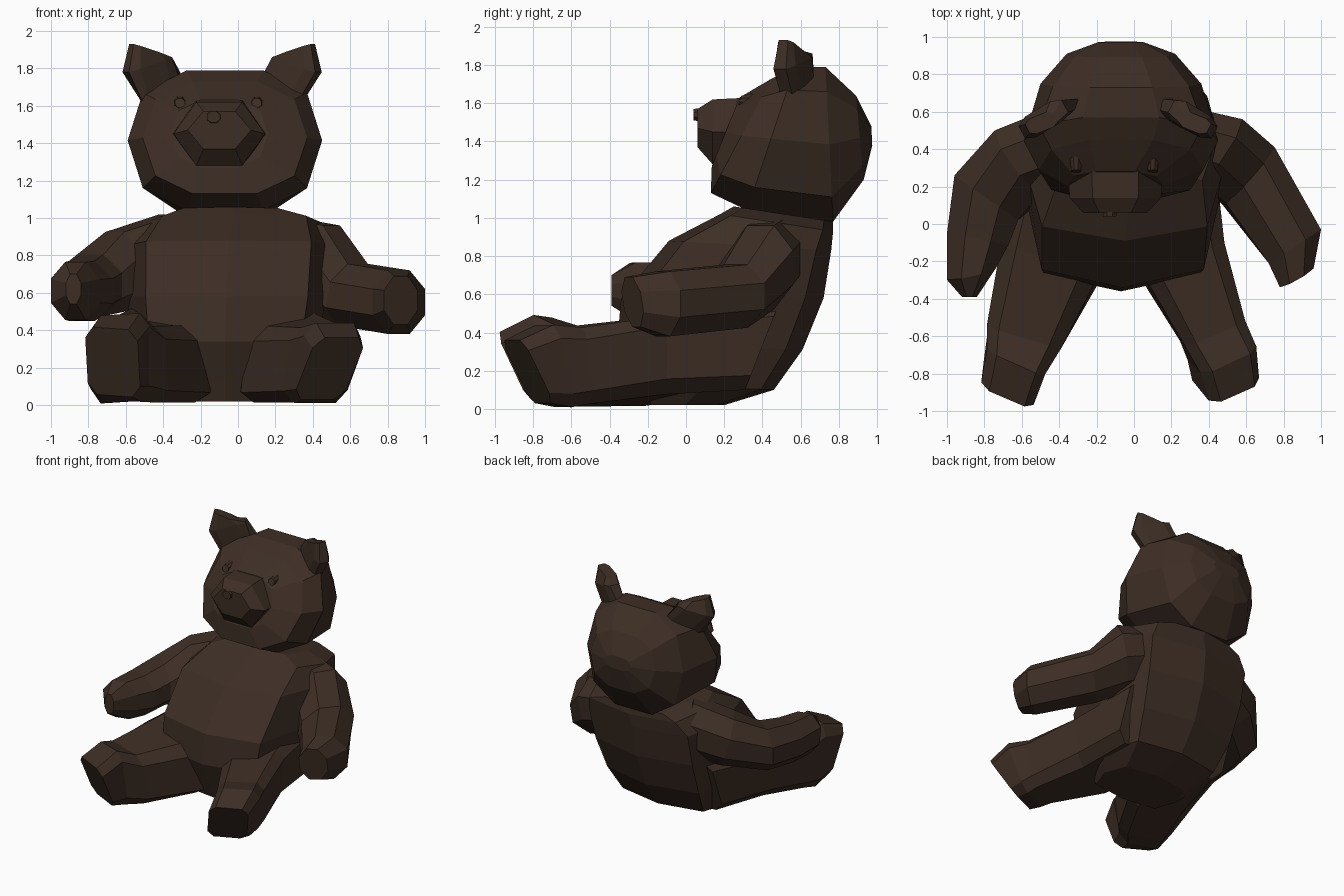
import bpy, bmesh, math
from mathutils import Vector as V

fur = bpy.data.materials.new("dark_brown_fur")
fur.diffuse_color = (0.047, 0.027, 0.018, 1)


def outline(n, power, phase):
    """Unit polygon, normalised to +-1 both ways; low power is boxier."""
    pts = []
    for k in range(n):
        a = phase + 2 * math.pi * k / n
        pts.append([math.copysign(abs(f) ** power if abs(f) > 1e-6 else 0, f)
                    for f in (math.cos(a), math.sin(a))])
    mx, my = (max(p[i] for p in pts) for i in (0, 1))
    return [(x / mx, y / my) for x, y in pts]


def loft(name, rings, n=8, power=1.0, phase=math.pi / 8):
    """Skin rings given as (centre, half width vector, half height vector)."""
    bm = bmesh.new()
    loops = []
    for c, u, v in rings:
        loops.append([bm.verts.new(V(c) + V(u) * a + V(v) * b)
                      for a, b in outline(n, power, phase)])
    for r, s in zip(loops, loops[1:]):
        for i in range(n):
            j = (i + 1) % n
            bm.faces.new((r[i], r[j], s[j], s[i]))
    bm.faces.new(loops[0])
    bm.faces.new(loops[-1])
    bmesh.ops.recalc_face_normals(bm, faces=bm.faces)
    me = bpy.data.meshes.new(name)
    bm.to_mesh(me)
    bm.free()
    me.materials.append(fur)
    ob = bpy.data.objects.new(name, me)
    bpy.context.collection.objects.link(ob)
    return ob


def section(cx, hw, p, q):
    """Ring spanning side-view points p and q (y, z), symmetric about cx."""
    c = (cx, (p[0] + q[0]) / 2, (p[1] + q[1]) / 2)
    return c, (hw, 0, 0), (0, (p[0] - q[0]) / 2, (p[1] - q[1]) / 2)


# Torso, bottom to neck
loft("torso", [
    section(-0.07, 0.34, (-0.22, 0.02), (0.20, 0.02)),
    section(-0.07, 0.44, (-0.27, 0.13), (0.46, 0.10)),
    section(-0.07, 0.50, (-0.36, 0.34), (0.61, 0.31)),
    section(-0.06, 0.53, (-0.34, 0.58), (0.72, 0.58)),
    section(-0.05, 0.54, (-0.09, 0.88), (0.76, 0.83)),
    section(-0.02, 0.47, (0.18, 1.02), (0.77, 0.93)),
    section(-0.04, 0.31, (0.25, 1.06), (0.77, 0.98)),
], 8, 0.58, 0)

# Head, muzzle base to back
loft("head", [
    section(-0.10, 0.26, (0.28, 1.63), (0.135, 1.27)),
    section(-0.07, 0.44, (0.45, 1.73), (0.13, 1.13)),
    section(-0.07, 0.52, (0.57, 1.79), (0.32, 1.04)),
    section(-0.07, 0.43, (0.73, 1.79), (0.77, 0.98)),
    section(-0.07, 0.29, (0.89, 1.64), (0.93, 1.20)),
    section(-0.07, 0.12, (0.97, 1.48), (0.975, 1.38)),
], 10, 0.8, 0)

# Muzzle and nose
loft("muzzle", [
    section(-0.10, 0.25, (0.34, 1.63), (0.20, 1.27)),
    section(-0.10, 0.245, (0.14, 1.62), (0.14, 1.28)),
    section(-0.10, 0.17, (0.06, 1.57), (0.06, 1.37)),
], 6, 1.0, 0)
loft("nose", [
    section(-0.13, 0.04, (0.12, 1.58), (0.12, 1.50)),
    section(-0.13, 0.035, (0.04, 1.57), (0.04, 1.51)),
])

# Eyes and ears, mirrored about the head centre
for side, s in (("left", -1), ("right", 1)):
    ex = -0.105 + s * 0.205
    loft(side + "_eye", [
        section(ex, 0.032, (0.36, 1.65), (0.34, 1.58)),
        section(ex, 0.026, (0.29, 1.64), (0.275, 1.59)),
    ])
    hx = -0.085
    loft(side + "_ear", [
        ((hx + s * 0.31, 0.59, 1.67), (s * 0.09, -0.05, -0.08), (0.02, 0.05, 0)),
        ((hx + s * 0.40, 0.56, 1.82), (s * 0.115, -0.07, -0.04), (s * 0.03, 0.055, 0)),
        ((hx + s * 0.41, 0.54, 1.905), (s * 0.075, -0.03, 0.025), (s * 0.02, 0.04, 0)),
    ], 8, 0.6)

# Arms, shoulder to paw
loft("left_arm", [
    ((-0.34, 0.44, 0.80), (-0.12, 0.17, 0), (-0.03, 0, 0.22)),
    ((-0.60, 0.33, 0.725), (-0.12, 0.17, 0), (-0.06, 0, 0.20)),
    ((-0.79, 0.14, 0.64), (-0.17, 0.12, 0), (0, 0, 0.165)),
    ((-0.835, -0.08, 0.61), (-0.165, 0.03, 0), (0, 0, 0.16)),
    ((-0.87, -0.26, 0.61), (-0.13, -0.03, 0), (0, -0.02, 0.155)),
    ((-0.88, -0.39, 0.62), (-0.04, 0, 0), (0, 0, 0.08)),
])
loft("right_arm", [
    ((0.25, 0.46, 0.80), (0.10, 0.15, 0), (0.03, 0, 0.20)),
    ((0.45, 0.39, 0.74), (0.11, 0.17, 0), (0.05, 0, 0.22)),
    ((0.61, 0.26, 0.59), (0.13, 0.15, 0), (0.03, 0.0, 0.165)),
    ((0.86, -0.12, 0.55), (0.14, 0.09, 0), (0, 0, 0.17)),
    ((0.87, -0.28, 0.56), (0.09, 0.05, 0), (0, -0.02, 0.13)),
])

# Legs, hip to sole
loft("left_leg", [
    ((-0.33, 0.40, 0.33), (0.23, 0, 0), (0, 0.09, 0.23)),
    ((-0.43, -0.18, 0.25), (0.27, -0.06, -0.045), (-0.02, 0, 0.205)),
    ((-0.58, -0.58, 0.225), (0.20, -0.06, -0.01), (-0.01, -0.03, 0.205)),
    ((-0.63, -0.70, 0.25), (0.155, -0.07, 0.01), (0, -0.05, 0.235)),
    ((-0.67, -0.85, 0.23), (0.14, -0.06, -0.01), (-0.01, -0.085, 0.18)),
], 8, 0.45)
loft("right_leg", [
    ((0.19, 0.40, 0.33), (0.23, 0, 0), (0, 0.09, 0.23)),
    ((0.25, -0.18, 0.25), (0.22, 0.08, 0.045), (0.02, 0, 0.205)),
    ((0.42, -0.57, 0.22), (0.16, 0.07, 0.01), (0.02, -0.02, 0.20)),
    ((0.47, -0.69, 0.225), (0.15, 0.07, 0), (0.05, -0.05, 0.215)),
    ((0.49, -0.83, 0.195), (0.135, 0.06, 0), (0.065, -0.08, 0.165)),
], 8, 0.45)
